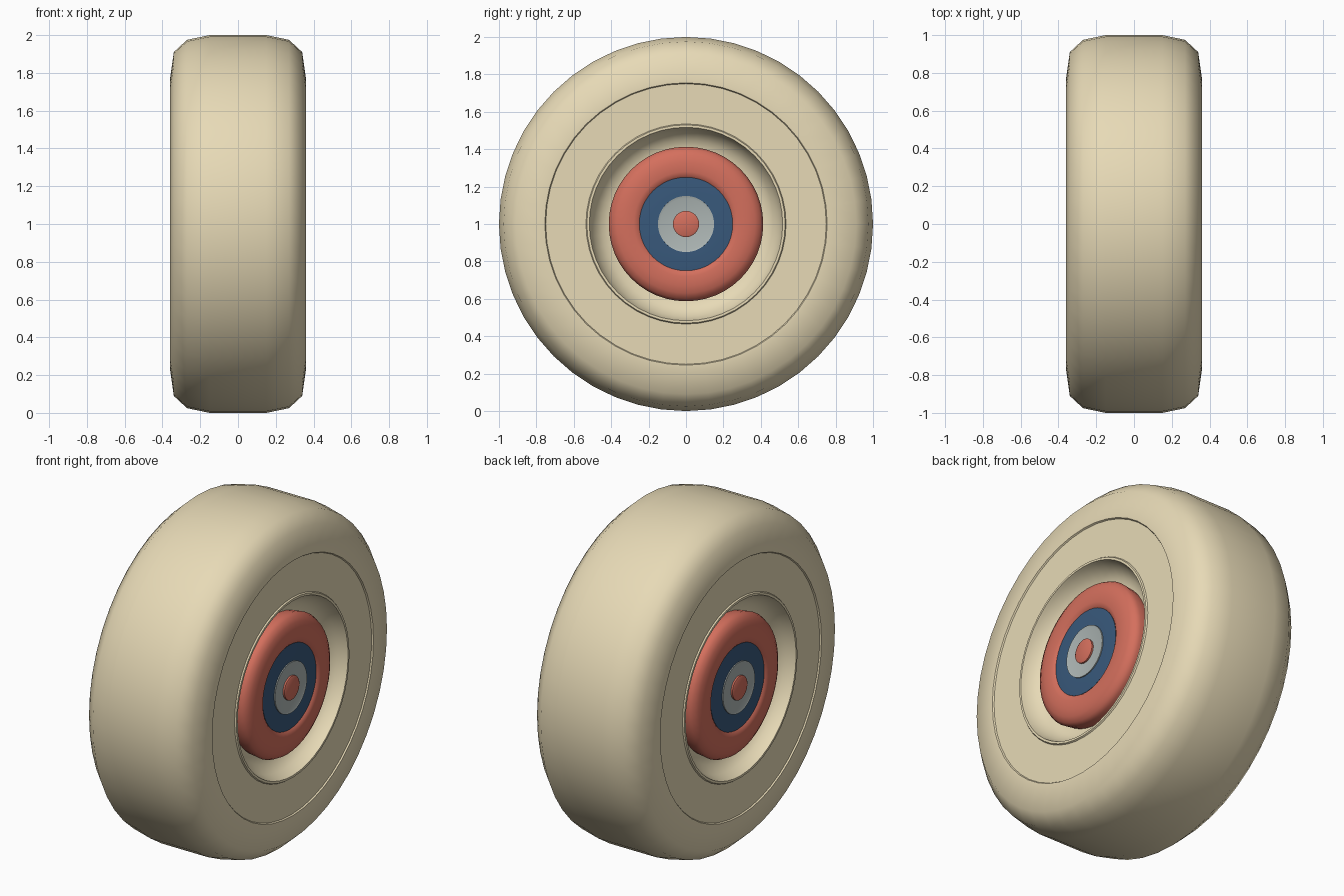
import bpy, bmesh, math

if "Cube" in bpy.data.objects:
    bpy.data.objects.remove(bpy.data.objects["Cube"])

SEG = 48


def lathe(name, profile, color, closed=False):
    """Spin (x, radius) points around the wheel axle, which runs along x at z = 1."""
    bm = bmesh.new()
    rings = []
    for x, r in profile:
        if r == 0:
            rings.append([bm.verts.new((x, 0, 1))] * SEG)
        else:
            rings.append([bm.verts.new((x, r * math.sin(2 * math.pi * i / SEG),
                                        1 + r * math.cos(2 * math.pi * i / SEG)))
                          for i in range(SEG)])
    for a, b in zip(rings, rings[1:]):
        for i in range(SEG):
            j = (i + 1) % SEG
            quad = list(dict.fromkeys((a[i], a[j], b[j], b[i])))
            bm.faces.new(quad)
    bmesh.ops.recalc_face_normals(bm, faces=bm.faces)
    mesh = bpy.data.meshes.new(name)
    bm.to_mesh(mesh)
    bm.free()
    obj = bpy.data.objects.new(name, mesh)
    bpy.context.collection.objects.link(obj)
    mat = bpy.data.materials.get(color[0]) or bpy.data.materials.new(color[0])
    mat.diffuse_color = color[1]
    mat.use_nodes = True
    mat.node_tree.nodes["Principled BSDF"].inputs["Base Color"].default_value = mat.diffuse_color
    mesh.materials.append(mat)
    bpy.ops.object.select_all(action='DESELECT')
    obj.select_set(True)
    bpy.context.view_layer.objects.active = obj
    bpy.ops.object.shade_smooth_by_angle(angle=math.radians(40))
    return obj


CREAM = ("cream", (0.80, 0.70, 0.47, 1))
RED = ("red", (0.66, 0.16, 0.11, 1))
BLUE = ("blue", (0.04, 0.10, 0.20, 1))
GREY = ("pale_grey", (0.42, 0.47, 0.46, 1))

# Tyre: half profile from the recess floor out to the tread, then mirrored
half = [(0.24, 0), (0.24, 0.40), (0.255, 0.45), (0.30, 0.495), (0.345, 0.512),
        (0.36, 0.517), (0.36, 0.53), (0.352, 0.535), (0.352, 0.75),
        (0.36, 0.755), (0.36, 0.77), (0.34, 0.91), (0.27, 0.975), (0.15, 1.0)]
lathe("tyre", half + [(-x, r) for x, r in reversed(half)], CREAM)

# Hub parts on both faces of the wheel
PARTS = {
    "rim_ring": (RED, [(0.24, 0.405), (0.30, 0.413), (0.325, 0.40), (0.342, 0.37),
                       (0.35, 0.33), (0.35, 0.28), (0.345, 0.26), (0.335, 0.248), (0.30, 0.245)]),
    "hub_disc": (BLUE, [(0.30, 0.25), (0.338, 0.25), (0.342, 0.20), (0.342, 0.15), (0.30, 0.15)]),
    "hub_plate": (GREY, [(0.30, 0.152), (0.348, 0.15), (0.344, 0.138), (0.344, 0)]),
    "axle_cap": (RED, [(0.33, 0.07), (0.354, 0.07), (0.359, 0.06), (0.359, 0)]),
}
for side, s in (("right", 1), ("left", -1)):
    for name, (color, profile) in PARTS.items():
        lathe(f"{name}_{side}", [(s * x, r) for x, r in profile], color)
